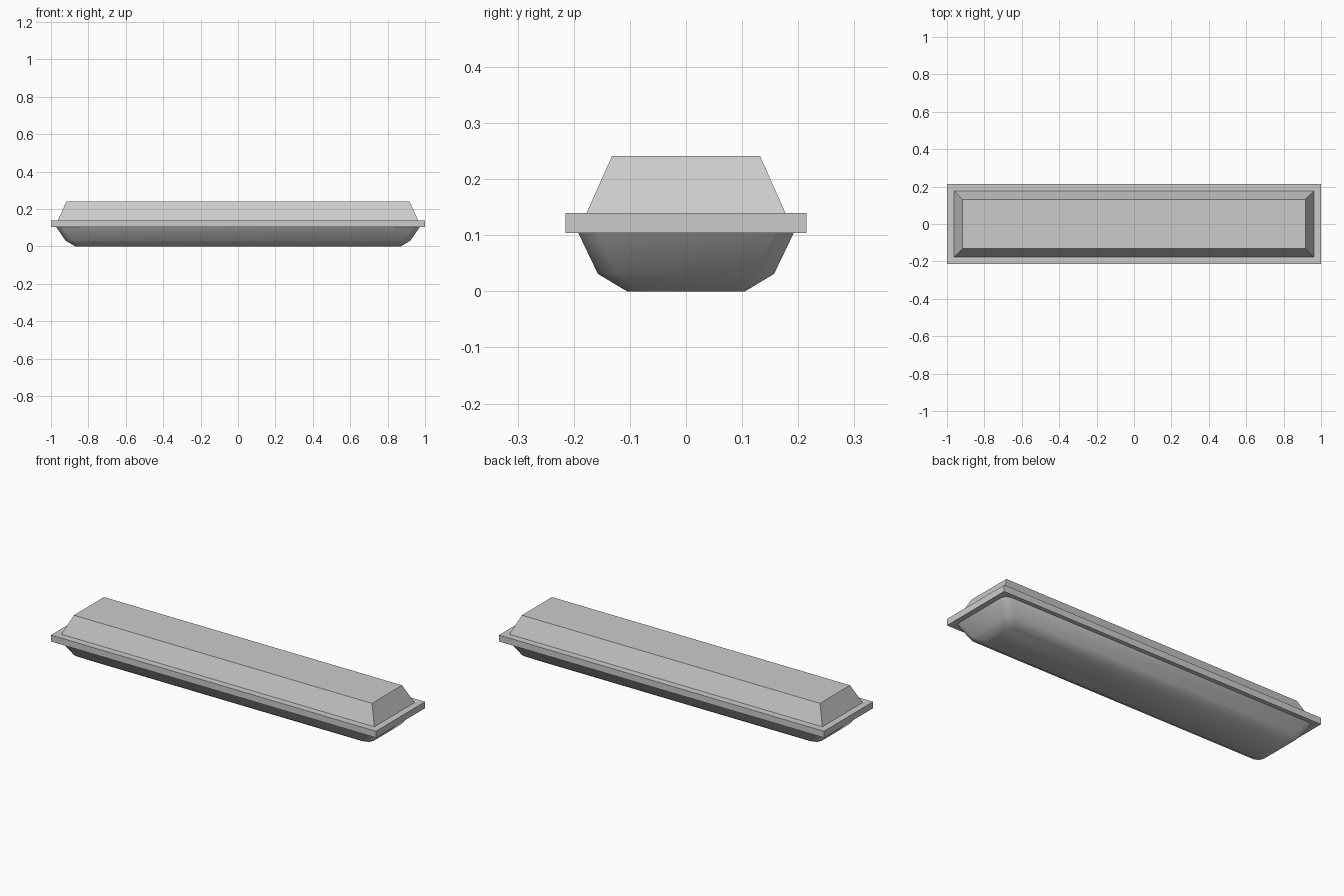
import bpy, bmesh, math

cube = bpy.data.objects.get("Cube")
if cube:
    bpy.data.objects.remove(cube, do_unlink=True)


def material(name, colour):
    mat = bpy.data.materials.new(name)
    mat.use_nodes = True
    mat.diffuse_color = colour
    mat.node_tree.nodes["Principled BSDF"].inputs["Base Color"].default_value = colour
    return mat


def ring(hx, hy, z, cut):
    """Rectangle outline, with corners rounded by a cut distance if given."""
    points = []
    for sx, sy, start in ((1, 1, 0), (-1, 1, 90), (-1, -1, 180), (1, -1, 270)):
        for step in range(3) if cut else (0,):
            a = math.radians(start + step * 45)
            points.append((sx * (hx - cut) + cut * math.cos(a) if cut else sx * hx,
                           sy * (hy - cut) + cut * math.sin(a) if cut else sy * hy, z))
    return points


def loft(name, levels, mat, cut=0):
    """Closed solid through stacked rectangles (half x, half y, z)."""
    bm = bmesh.new()
    rings = [[bm.verts.new(p) for p in ring(*level, cut)] for level in levels]
    for low, high in zip(rings, rings[1:]):
        for i in range(len(low)):
            j = (i + 1) % len(low)
            bm.faces.new((low[i], low[j], high[j], high[i]))
    bm.faces.new(rings[0][::-1])
    bm.faces.new(rings[-1])
    bmesh.ops.recalc_face_normals(bm, faces=bm.faces)
    mesh = bpy.data.meshes.new(name)
    bm.to_mesh(mesh)
    bm.free()
    obj = bpy.data.objects.new(name, mesh)
    mesh.materials.append(mat)
    bpy.context.collection.objects.link(obj)
    return obj


grey = material("light grey", (0.6, 0.6, 0.6, 1))

# Sloped lid and flat rim
loft("lid", [(0.963, 0.177, 0.14), (0.917, 0.132, 0.241)], grey)
loft("rim", [(1, 0.215, 0.104), (1, 0.215, 0.14)], grey)

# Rounded tray underneath, smooth on its sides
tray = loft("tray", [(0.87, 0.105, 0), (0.922, 0.157, 0.031), (0.972, 0.192, 0.104)],
            grey, cut=0.035)
bpy.ops.object.select_all(action='DESELECT')
tray.select_set(True)
bpy.context.view_layer.objects.active = tray
bpy.ops.object.shade_smooth_by_angle(angle=math.radians(60))
